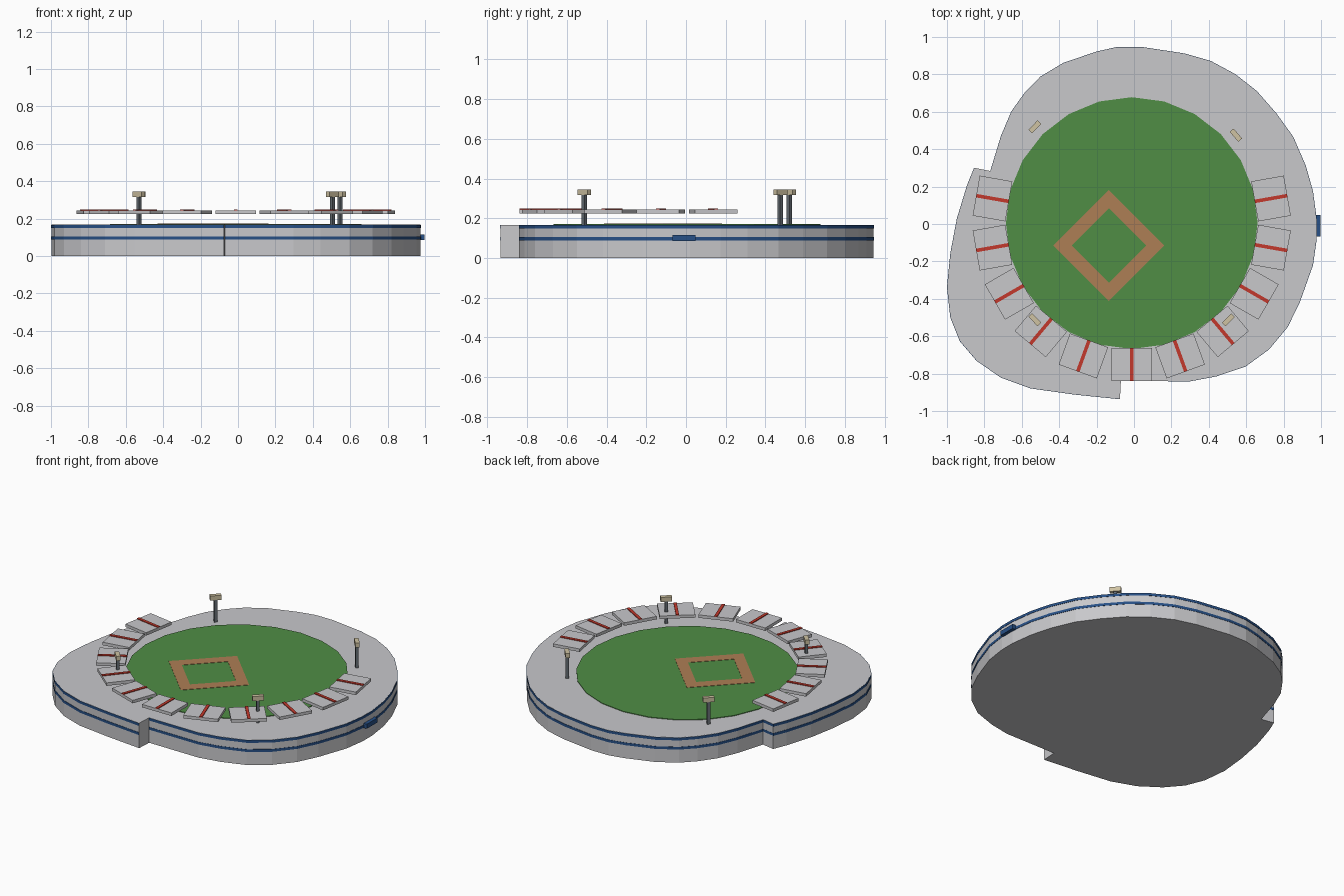
import bpy
import bmesh
from math import sin, cos, pi, radians, atan2
from mathutils import Matrix, Vector

cube = bpy.data.objects.get("Cube")
if cube:
    bpy.data.objects.remove(cube, do_unlink=True)


def make_material(name, rgb):
    mat = bpy.data.materials.new(name)
    mat.use_nodes = True
    mat.diffuse_color = (*rgb, 1)
    mat.node_tree.nodes["Principled BSDF"].inputs["Base Color"].default_value = (*rgb, 1)
    return mat


concrete = make_material("concrete_grey", (0.58, 0.58, 0.60))
grass = make_material("grass_green", (0.08, 0.27, 0.06))
dirt = make_material("infield_dirt", (0.42, 0.21, 0.09))
blue = make_material("trim_blue", (0.02, 0.08, 0.24))
red = make_material("aisle_red", (0.55, 0.04, 0.025))
steel = make_material("pole_steel", (0.13, 0.15, 0.17))
lamp = make_material("lamp_beige", (0.62, 0.54, 0.36))


def finish(name, bm, mat):
    bmesh.ops.recalc_face_normals(bm, faces=bm.faces)
    mesh = bpy.data.meshes.new(name)
    bm.to_mesh(mesh)
    bm.free()
    mesh.materials.append(mat)
    obj = bpy.data.objects.new(name, mesh)
    bpy.context.collection.objects.link(obj)
    return obj


def prism(name, points, bottom, top, mat):
    """Extrude a flat outline between two heights."""
    bm = bmesh.new()
    face = bm.faces.new([bm.verts.new((x, y, bottom)) for x, y in points])
    extruded = bmesh.ops.extrude_face_region(bm, geom=[face])["geom"]
    verts = [g for g in extruded if isinstance(g, bmesh.types.BMVert)]
    bmesh.ops.translate(bm, verts=verts, vec=(0, 0, top - bottom))
    bmesh.ops.triangulate(bm, faces=[f for f in bm.faces if len(f.verts) > 4])
    return finish(name, bm, mat)


def box(name, centre, size, angle, mat):
    """A box turned about the vertical axis."""
    bm = bmesh.new()
    bmesh.ops.create_cube(bm, size=1)
    scale = Matrix.Diagonal((*size, 1))
    bm.transform(Matrix.Translation(centre) @ Matrix.Rotation(angle, 4, "Z") @ scale)
    return finish(name, bm, mat)


def ring(radius, sides, centre):
    return [(centre.x + radius * cos(2 * pi * i / sides),
             centre.y + radius * sin(2 * pi * i / sides)) for i in range(sides)]


# Outer wall outline, anticlockwise from the right, with a step at each end of the wing
outline = [
    (.976, .02), (.955, .175), (.917, .31), (.85, .465), (.76, .59), (.655, .71),
    (.54, .8), (.41, .87), (.27, .91), (.04, .945), (-.09, .945), (-.2, .92),
    (-.377, .86), (-.5, .786), (-.58, .705), (-.655, .6), (-.71, .47), (-.767, .283),
    (-.853, .3), (-.89, .21), (-.945, .03), (-.98, -.155), (-.998, -.337), (-.98, -.5),
    (-.93, -.625), (-.84, -.73), (-.71, -.82), (-.553, -.877), (-.32, -.91),
    (-.075, -.935), (-.07, -.837), (.297, -.84), (.44, -.813), (.596, -.76),
    (.72, -.67), (.82, -.55), (.885, -.417), (.955, -.22), (.975, -.08)]
deck_top = 0.167
prism("stadium_body", outline, 0, deck_top, concrete)

# Blue bands round the wall
trim = [(x * 1.002, y * 1.002) for x, y in outline]
prism("middle_band", trim, 0.088, 0.105, blue)
prism("top_band", trim, 0.149, deck_top - 0.001, blue)
box("entrance_sign", (0.982, -0.01, 0.1), (0.032, 0.114, 0.03), 0, blue)

# Playing field
centre = Vector((-0.012, 0.005))
prism("grass_field", ring(0.673, 24, centre), deck_top - 0.01, 0.171, grass)

# Diamond path: four mitred strips joined as one frame
home = Vector((-0.134, -0.115))
outer, inner = ring(0.297, 4, home), ring(0.2, 4, home)
bm = bmesh.new()
for i in range(4):
    j = (i + 1) % 4
    bm.faces.new([bm.verts.new((x, y, 0.171))
                  for x, y in (outer[i], outer[j], inner[j], inner[i])])
bmesh.ops.remove_doubles(bm, verts=bm.verts, dist=0.0001)
extruded = bmesh.ops.extrude_face_region(bm, geom=bm.faces[:])["geom"]
bmesh.ops.translate(bm, vec=(0, 0, 0.002),
                    verts=[g for g in extruded if isinstance(g, bmesh.types.BMVert)])
finish("diamond_path", bm, dirt)

# Seating slabs with a red aisle, fanned round the front
for i in range(11):
    angle = radians(10 - 20 * i)
    x, y = centre + 0.756 * Vector((cos(angle), sin(angle)))
    box(f"seating_slab_{i + 1}", (x, y, 0.234), (0.177, 0.217, 0.02), angle, concrete)
    box(f"aisle_{i + 1}", (x, y, 0.246), (0.177, 0.019, 0.006), angle, red)

# Floodlights facing the field
lights = {"back_right": (-.53, .52), "back_left": (.545, .475),
          "front_right": (-.53, -.512), "front_left": (.505, -.512)}
for name, (x, y) in lights.items():
    angle = atan2(y, x)
    box(f"{name}_pole", (x, y, 0.24), (0.019, 0.019, 0.16), angle, steel)
    box(f"{name}_lamp", (x, y, 0.331), (0.027, 0.07, 0.03), angle, lamp)
